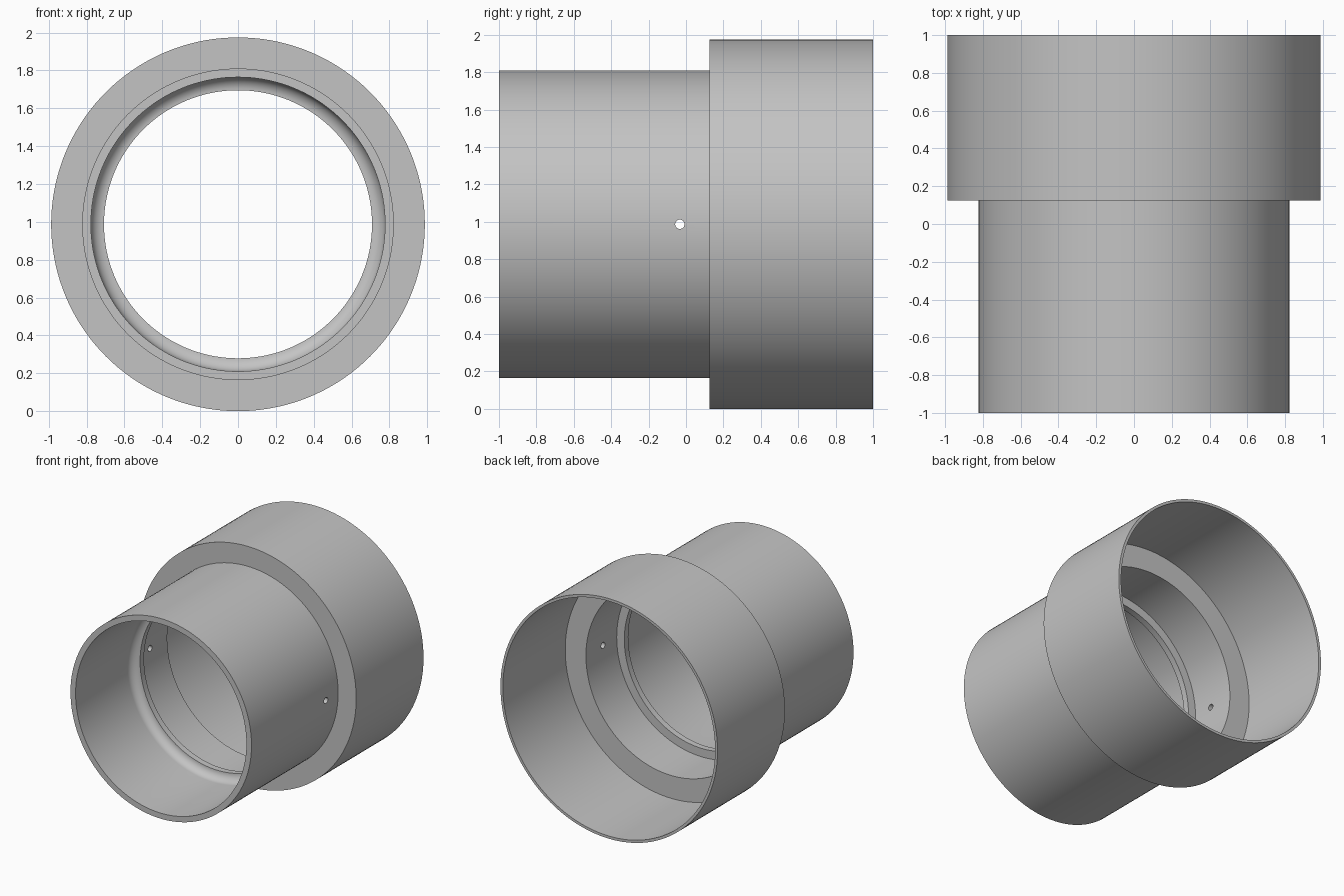
import bpy, bmesh, math
from mathutils import Vector, Matrix

cube = bpy.data.objects.get("Cube")
if cube:
    bpy.data.objects.remove(cube, do_unlink=True)

R_COLLAR, R_SLEEVE, R_BORE, R_LIP = 0.987, 0.823, 0.777, 0.708
CENTRE = Vector((0, 0, R_COLLAR))

grey = bpy.data.materials.new("plain grey")
grey.use_nodes = True
grey.diffuse_color = (0.55, 0.55, 0.55, 1)
grey.node_tree.nodes["Principled BSDF"].inputs["Base Color"].default_value = grey.diffuse_color


def finish(bm, name):
    bmesh.ops.recalc_face_normals(bm, faces=bm.faces)
    mesh = bpy.data.meshes.new(name)
    bm.to_mesh(mesh)
    bm.free()
    obj = bpy.data.objects.new(name, mesh)
    bpy.context.collection.objects.link(obj)
    mesh.materials.append(grey)
    return obj


def lathe(name, profile, segments=144):
    """Turn a closed (radius, y) profile around the y axis."""
    bm = bmesh.new()
    ring = [bm.verts.new((r, y, 0)) for r, y in profile]
    edges = [bm.edges.new((a, b)) for a, b in zip(ring, ring[1:] + ring[:1])]
    bmesh.ops.spin(bm, geom=ring + edges, cent=(0, 0, 0), axis=(0, 1, 0),
                   angle=math.tau, steps=segments, use_merge=True)
    bmesh.ops.remove_doubles(bm, verts=bm.verts, dist=1e-4)
    bmesh.ops.translate(bm, verts=bm.verts, vec=CENTRE)
    return finish(bm, name)


# Concave fillet leading from the front bore into the stop lip
f = R_BORE - R_LIP
steps = 10
fillet = [(R_LIP + f * math.cos(a), -0.33 + f * math.sin(a))
          for a in (i * math.pi / 2 / steps for i in range(steps + 1))]

# Stepped tube: narrow front sleeve, wide rear collar, inner lip
profile = [(R_SLEEVE, -1), (R_SLEEVE, 0.125), (R_COLLAR, 0.125), (R_COLLAR, 1),
           (0.965, 1), (0.965, 0.19), (R_BORE, 0.19), (R_BORE, -0.21),
           (R_LIP, -0.21)] + fillet[::-1] + [(R_BORE, -1)]
tube = lathe("stepped_tube", profile)

# Small pin hole drilled through both side walls
bm = bmesh.new()
bmesh.ops.create_cone(bm, cap_ends=True, segments=24, radius1=0.025, radius2=0.025, depth=2.4,
                      matrix=Matrix.Translation(CENTRE + Vector((0, -0.033, 0)))
                      @ Matrix.Rotation(math.pi / 2, 4, 'Y'))
drill = finish(bm, "pin_hole_cutter")
drill.hide_render = True

cut = tube.modifiers.new("pin holes", 'BOOLEAN')
cut.operation = 'DIFFERENCE'
cut.solver = 'EXACT'
cut.object = drill

bpy.ops.object.select_all(action='DESELECT')
bpy.context.view_layer.objects.active = tube
tube.select_set(True)
bpy.ops.object.modifier_apply(modifier=cut.name)
bpy.data.objects.remove(drill, do_unlink=True)
bpy.ops.object.shade_smooth_by_angle(angle=math.radians(30))
